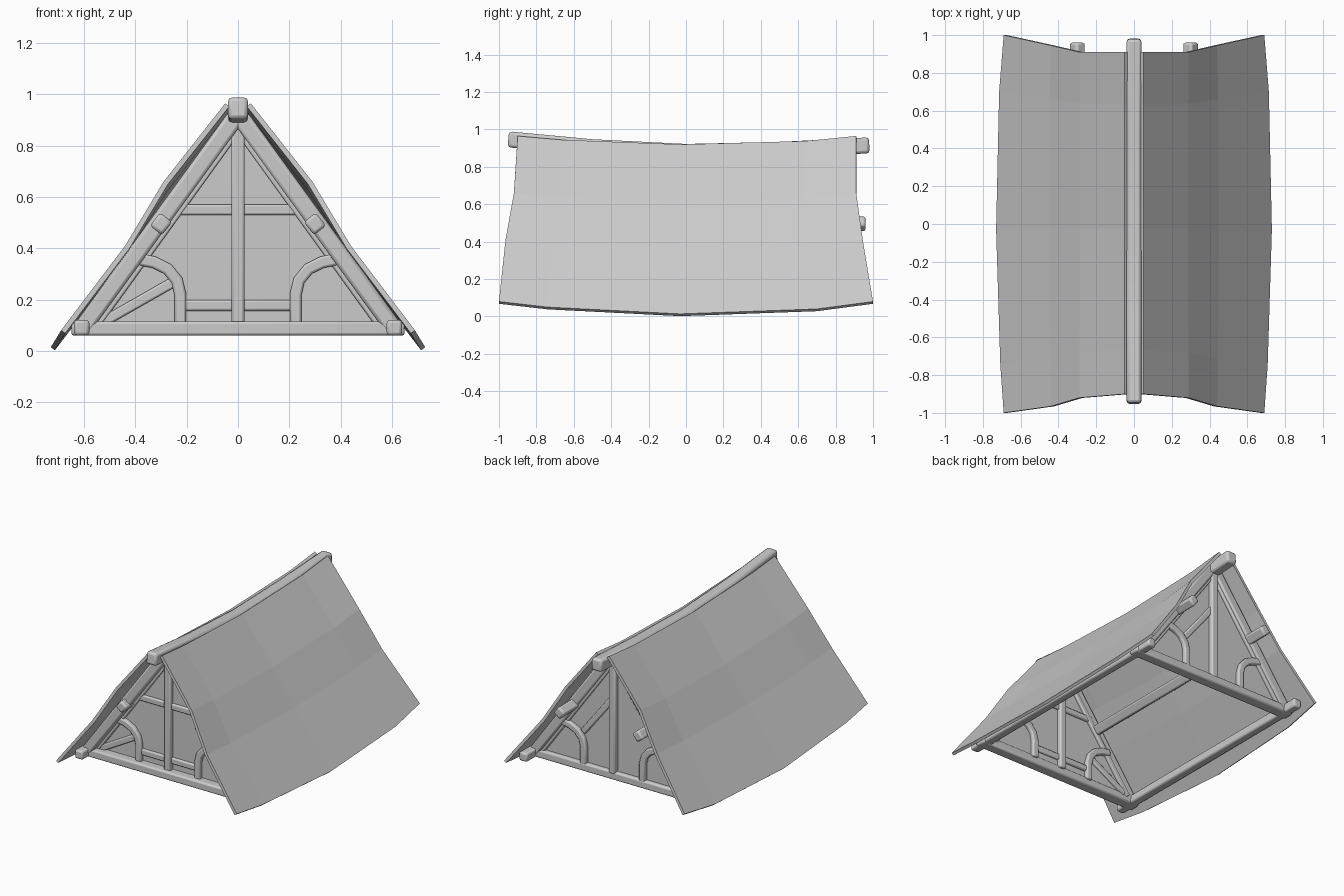
import bpy, bmesh, math
from mathutils import Vector

cube = bpy.data.objects.get("Cube")
if cube:
    bpy.data.objects.remove(cube)

grey = bpy.data.materials.new("plain_grey")
grey.use_nodes = True
grey.diffuse_color = (0.6, 0.6, 0.6, 1)
grey.node_tree.nodes["Principled BSDF"].inputs["Base Color"].default_value = (0.6, 0.6, 0.6, 1)


def finish(name, bm):
    mesh = bpy.data.meshes.new(name)
    bm.to_mesh(mesh)
    bm.free()
    mesh.materials.append(grey)
    obj = bpy.data.objects.new(name, mesh)
    bpy.context.collection.objects.link(obj)
    return obj


def beam(name, path, width, depth, side=(0, 1, 0)):
    """Sweep a rectangle along a path; depth is measured along side."""
    pts = [Vector(p) for p in path]
    side = Vector(side).normalized()
    bm = bmesh.new()
    rings = []
    for i, p in enumerate(pts):
        tangent = (pts[min(i + 1, len(pts) - 1)] - pts[max(i - 1, 0)]).normalized()
        up = tangent.cross(side).normalized() * width / 2
        out = side * depth / 2
        rings.append([bm.verts.new(p + a * up + b * out)
                      for a, b in ((-1, -1), (1, -1), (1, 1), (-1, 1))])
    for r, s in zip(rings, rings[1:]):
        for k in range(4):
            n = (k + 1) % 4
            bm.faces.new((r[k], r[n], s[n], s[k]))
    bm.faces.new(rings[0])
    bm.faces.new(rings[-1])
    bmesh.ops.recalc_face_normals(bm, faces=bm.faces)
    obj = finish(name, bm)
    bevel = obj.modifiers.new("soft_edges", "BEVEL")
    bevel.width = min(width, depth) * 0.2
    bevel.segments = 2
    bevel.angle_limit = math.radians(50)
    bpy.ops.object.select_all(action="DESELECT")
    obj.select_set(True)
    bpy.context.view_layer.objects.active = obj
    bpy.ops.object.shade_smooth_by_angle(angle=math.radians(40))
    return obj


# Sagging roof panels: end section blends into a lower, wider middle section
end_section = [(0.05, 0.965), (0.29, 0.66), (0.44, 0.41), (0.69, 0.08)]
mid_section = [(0.05, 0.92), (0.285, 0.614), (0.45, 0.38), (0.73, 0.014)]
front_reach = [0.9, 0.92, 0.965, 1.0]
back_reach = [0.91, 0.91, 0.945, 1.0]
columns = [(-1, 0), (-0.74, 0.45), (-0.03, 1), (0.7, 0.6), (1, 0)]
for label, s in (("left", 1), ("right", -1)):
    bm = bmesh.new()
    grid = []
    for t, blend in columns:
        grid.append([])
        reach = front_reach if t < 0 else back_reach
        for (xe, ze), (xm, zm), r in zip(end_section, mid_section, reach):
            x, z = xe + (xm - xe) * blend, ze + (zm - ze) * blend
            grid[-1].append(bm.verts.new((s * x, t * r, z)))
    for a, b in zip(grid, grid[1:]):
        for k in range(len(end_section) - 1):
            face = bm.faces.new((a[k], a[k + 1], b[k + 1], b[k]))
            face.normal_update()
            if face.normal.z < 0:
                face.normal_flip()
    roof = finish(label + "_roof_panel", bm)
    thick = roof.modifiers.new("thickness", "SOLIDIFY")
    thick.thickness = 0.02
    thick.offset = -1

# Lengthwise timbers
beam("ridge_beam", [(0, -0.95, 0.947), (0, -0.5, 0.905), (0, 0, 0.88),
                    (0, 0.5, 0.891), (0, 0.98, 0.915)], 0.085, 0.078, (1, 0, 0))
for label, s in (("left", 1), ("right", -1)):
    beam(label + "_purlin", [(s * 0.3, -0.85, 0.495), (s * 0.3, 0.96, 0.495)],
         0.06, 0.065, (s * 0.62, 0, -0.78))
    beam(label + "_wall_plate", [(s * 0.61, -0.87, 0.09), (s * 0.61, 0.91, 0.09)],
         0.06, 0.06, (1, 0, 0))

# Gable frames with a thin infill wall in the middle of the timber
front, back = -0.74, 0.775
for label, y, frame_y in (("front", front, -0.765), ("back", back, 0.77)):
    bm = bmesh.new()
    rims = [[bm.verts.new((x, y + d, z)) for x, z in ((-0.6, 0.08), (0.6, 0.08), (0, 0.9))]
            for d in (-0.006, 0.006)]
    bm.faces.new(rims[0])
    bm.faces.new(rims[1])
    for k in range(3):
        n = (k + 1) % 3
        bm.faces.new((rims[0][k], rims[0][n], rims[1][n], rims[1][k]))
    bmesh.ops.recalc_face_normals(bm, faces=bm.faces)
    finish(label + "_gable_wall", bm)

    beam(label + "_tie_beam", [(-0.65, frame_y, 0.087), (0.65, frame_y, 0.087)], 0.056, 0.08)
    beam(label + "_post", [(0, y, 0.1), (0, y, 0.87)], 0.052, 0.075)
    for part, s in (("left", 1), ("right", -1)):
        tag = label + "_" + part
        beam(tag + "_rafter",
             [(s * 0.605, frame_y, 0.09), (s * 0.01, frame_y, 0.91)], 0.068, 0.085)
        beam(tag + "_inner_rafter", [(s * 0.555, y, 0.1), (s * 0.01, y, 0.855)], 0.035, 0.05)
        arc = [(s * (0.365 - 0.14 * math.cos(a)), y, 0.22 + 0.13 * math.sin(a))
               for a in (math.radians(d) for d in (0, 25, 50, 75))]
        beam(tag + "_curved_brace",
             [(s * 0.225, y, 0.1)] + arc + [(s * 0.4, y, 0.36)], 0.046, 0.065)

# Members found on one gable only
beam("front_collar", [(-0.26, front, 0.55), (0.26, front, 0.55)], 0.042, 0.045)
beam("front_low_rail", [(-0.21, front, 0.177), (0.21, front, 0.177)], 0.042, 0.045)
beam("front_diagonal_brace", [(-0.53, front, 0.11), (-0.24, front, 0.275)], 0.04, 0.045)
beam("back_diagonal_brace", [(0, back, 0.62), (0.235, back, 0.32)], 0.04, 0.045)
